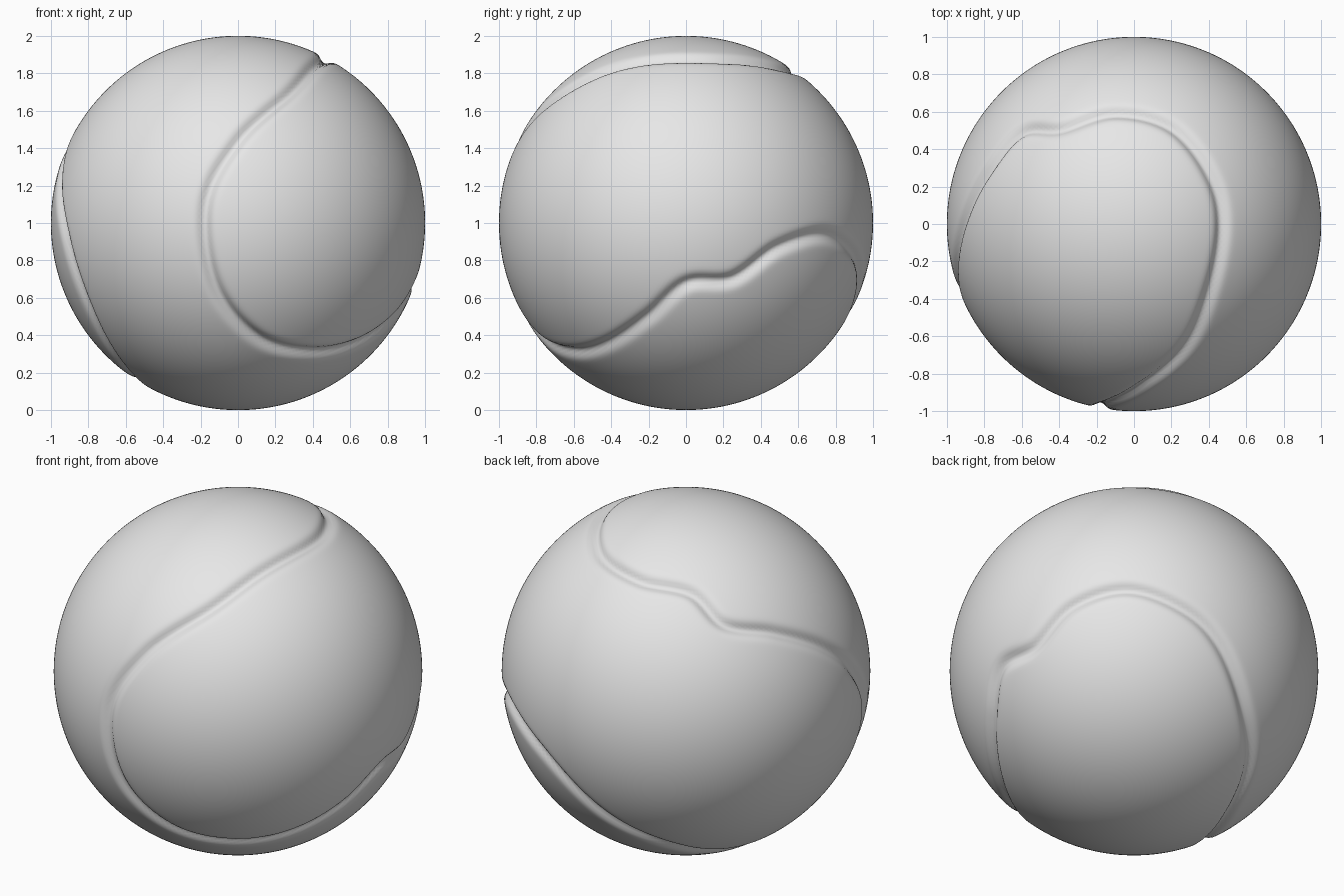
import bpy, bmesh, math
from mathutils import Vector, kdtree

cube = bpy.data.objects.get("Cube")
if cube:
    bpy.data.objects.remove(cube, do_unlink=True)

# One half of the closed seam, around a unit sphere at the origin
HALF_SEAM = [(-.385, .5, .75), (-.1, .58, .78), (.2, .5, .81), (.4, .25, .85),
             (.46, 0, .86), (.39, -.38, .81), (.27, -.65, .68), (0, -.88, .43),
             (-.17, -.96, .1), (-.12, -.92, -.33), (.1, -.77, -.6),
             (.38, -.6, -.68), (.62, -.43, -.65), (.82, -.2, -.49), (.93, 0, -.32)]
SEAM_AXIS = Vector((-.51, -.735, -.45)).normalized()
GROOVE_DEPTH = 0.032
GROOVE_WIDTH = 0.034


def half_turn(p):
    """Rotate a point 180 degrees about the seam axis."""
    return 2 * p.dot(SEAM_AXIS) * SEAM_AXIS - p


def smooth_loop(points, steps):
    """Closed Catmull-Rom loop projected on the unit sphere."""
    n, out = len(points), []
    for i in range(n):
        a, b, c, d = (points[(i + k) % n] for k in (-1, 0, 1, 2))
        for s in range(steps):
            t = s / steps
            p = 0.5 * (2 * b + (c - a) * t + (2 * a - 5 * b + 4 * c - d) * t * t
                       + (3 * b - a - 3 * c + d) * t ** 3)
            out.append(p.normalized())
    return out


# Full seam: the half plus its rotated copy
half = [Vector(p).normalized() for p in HALF_SEAM]
seam = smooth_loop(half + [half_turn(p) for p in half], 60)
tree = kdtree.KDTree(len(seam))
for i, p in enumerate(seam):
    tree.insert(p, i)
tree.balance()

# Ball with the seam pressed in as a groove
bm = bmesh.new()
bmesh.ops.create_icosphere(bm, subdivisions=7, radius=1)
for v in bm.verts:
    n = v.co.normalized()
    dist = tree.find(n)[2]
    v.co = n * (1 - GROOVE_DEPTH * math.exp(-(dist / GROOVE_WIDTH) ** 2))
    v.co.z += 1
for f in bm.faces:
    f.smooth = True
mesh = bpy.data.meshes.new("ball")
bm.to_mesh(mesh)
bm.free()
ball = bpy.data.objects.new("ball", mesh)
bpy.context.collection.objects.link(ball)

# Plain grey surface
grey = bpy.data.materials.new("light_grey")
grey.use_nodes = True
colour = (0.8, 0.8, 0.8, 1)
grey.diffuse_color = colour
bsdf = grey.node_tree.nodes["Principled BSDF"]
bsdf.inputs["Base Color"].default_value = colour
bsdf.inputs["Roughness"].default_value = 0.8
mesh.materials.append(grey)
